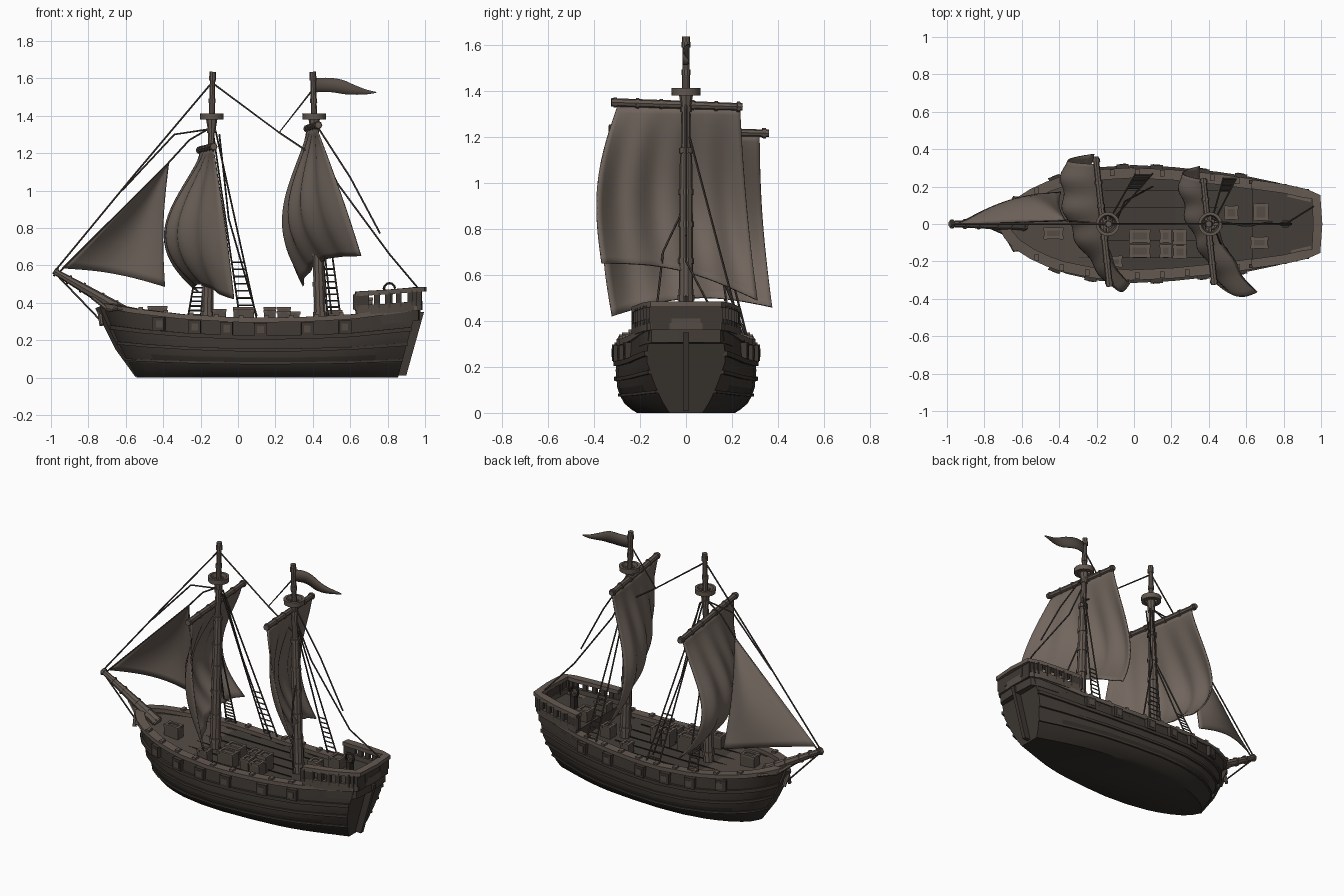
import bpy, bmesh, math
from mathutils import Vector as V

if "Cube" in bpy.data.objects:
    bpy.data.objects.remove(bpy.data.objects["Cube"])


def material(name, c):
    m = bpy.data.materials.new(name)
    m.diffuse_color = (*c, 1)
    m.use_nodes = True
    m.node_tree.nodes["Principled BSDF"].inputs["Base Color"].default_value = m.diffuse_color
    return m


HULL = material("dark hull wood", (0.049, 0.040, 0.033))
BOTTOM = material("hull bottom", (0.032, 0.027, 0.022))
TRIM = material("trim wood", (0.125, 0.098, 0.081))
SPAR = material("spar wood", (0.09, 0.071, 0.058))
DECK = material("deck wood", (0.055, 0.046, 0.038))
SAIL = material("sailcloth", (0.165, 0.132, 0.11))
ROPE = material("rope", (0.068, 0.055, 0.046))


def finish(bm, name, mats, angle=35, thick=0):
    bmesh.ops.recalc_face_normals(bm, faces=bm.faces)
    me = bpy.data.meshes.new(name)
    bm.to_mesh(me)
    bm.free()
    ob = bpy.data.objects.new(name, me)
    bpy.context.collection.objects.link(ob)
    for m in mats if isinstance(mats, list) else [mats]:
        me.materials.append(m)
    me.polygons.foreach_set("use_smooth", [True] * len(me.polygons))
    me.set_sharp_from_angle(angle=math.radians(angle))
    if thick:
        s = ob.modifiers.new("thickness", 'SOLIDIFY')
        s.thickness, s.offset = thick, 0
    return ob


def grid(bm, rows, closed=False):
    vs = [[bm.verts.new(p) for p in r] for r in rows]
    n = len(rows[0])
    for a, b in zip(vs, vs[1:]):
        for i in range(n if closed else n - 1):
            j = (i + 1) % n
            bm.faces.new((a[i], a[j], b[j], b[i]))
    return vs


def tube(bm, pts, radii, n=6):
    pts = [V(p) for p in pts]
    if not isinstance(radii, (list, tuple)):
        radii = [radii] * len(pts)
    rows = []
    for i, p in enumerate(pts):
        d = pts[min(i + 1, len(pts) - 1)] - pts[max(i - 1, 0)]
        q = d.to_track_quat('Z', 'Y')
        rows.append([p + q @ V((math.cos(k * math.tau / n), math.sin(k * math.tau / n), 0)) * radii[i] for k in range(n)])
    vs = grid(bm, rows, True)
    bm.faces.new(vs[0])
    bm.faces.new(vs[-1])


def box(bm, c, s, rz=0, tilt=0):
    ca, sa = math.cos(rz), math.sin(rz)
    vs = bmesh.ops.create_cube(bm, size=1)["verts"]
    for v in vs:
        x, y, z = v.co.x * s[0], v.co.y * s[1], v.co.z * s[2]
        v.co = (c[0] + x * ca - y * sa + tilt * z, c[1] + x * sa + y * ca, c[2] + z)
    return vs


def interp(tab, x):
    for (a, p), (b, q) in zip(tab, tab[1:]):
        if x <= b:
            return p + (q - p) * max(0, x - a) / (b - a)
    return tab[-1][1]


# Hull form: s runs bow to stern, t runs bottom to rail
WIDTH = [(0, 0), (.02, .07), (.05, .125), (.1, .18), (.15, .22), (.2, .25), (.3, .285), (.42, .297),
         (.55, .287), (.7, .262), (.8, .238), (.9, .205), (1, .165)]
SHEER = [(0, .385), (.1, .355), (.25, .325), (.45, .305), (.65, .31), (.8, .325), (1, .37)]
FORM = [(0, .72), (.05, .80), (.13, .9), (.3, 1), (.6, 1.03), (1, .98)]
S = [0, .01, .02, .05, .075, .1, .15, .2, .25, .3, .36, .42, .5, .55, .63, .7, .75, .8, .85, .9, .95, 1]


def hull(s, t):
    x0, x1 = -.54 - .18 * t ** .8, .855 + .1 * t
    tuck = 1 - .4 * (max(0, s - .65) / .35) ** 2 * max(0, 1 - t / .6)
    return V((x0 + (x1 - x0) * s, interp(WIDTH, s) * interp(FORM, t) * tuck, interp(SHEER, s) * t))


def flip(p):
    return V((p.x, -p.y, p.z))


def around(t):
    port = [hull(s, t) for s in reversed(S)]
    return port + [flip(p) for p in reversed(port[:-1])]


def sweep(bm, path, inner, outer, z0, z1):
    rows = []
    for i, p in enumerate(path):
        d = path[min(i + 1, len(path) - 1)] - path[max(i - 1, 0)]
        n = V((d.y, -d.x, 0)).normalized()
        if n.dot(V((p.x - .2, p.y, 0))) < 0:
            n = -n
        rows.append([p + n * o + V((0, 0, z)) for o, z in ((inner, z0), (outer, z0), (outer, z1), (inner, z1))])
    vs = grid(bm, rows, True)
    bm.faces.new(vs[0])
    bm.faces.new(vs[-1])


bm = bmesh.new()
vs = grid(bm, [around(t) for t in (0, .05, .13, .22, .35, .47, .6, .8, 1)])
bm.faces.new(vs[0])
bm.faces.new([r[0] for r in vs] + [r[-1] for r in reversed(vs)])
for f in bm.faces:
    f.material_index = 1 if f.calc_center_median().z < .1 else 0
finish(bm, "hull", [HULL, BOTTOM])

bm = bmesh.new()
for t, o, h in ((.25, .008, .012), (.48, .01, .016), (.7, .013, .022)):
    sweep(bm, around(t), -.01, o, -h / 2, h / 2)
finish(bm, "hull_wales", HULL)
bm = bmesh.new()
sweep(bm, around(1), -.046, .01, -.012, .014)
finish(bm, "rail_cap", TRIM)

# Deck with a lighter bow section
bm = bmesh.new()
port = [hull(s, .9) for s in S[1:]]
grid(bm, [[p, V((p.x, 0, p.z)), flip(p)] for p in port])
for f in bm.faces:
    f.material_index = 1 if f.calc_center_median().x < -.25 else 0
finish(bm, "deck", [DECK, SPAR])
bm = bmesh.new()
for y in range(-2, 3):
    box(bm, (.05, y * .09, .29), (.8, .004, .006))
finish(bm, "deck_seams", BOTTOM)

# Stem post, rudder and gun ports
bm = bmesh.new()
tube(bm, [(-.535, 0, .012), (-.64, 0, .16), (-.72, 0, .33), (-.74, 0, .38)], [.016, .018, .022, .025], 4)
box(bm, (.922, 0, .18), (.05, .025, .34), tilt=.28)
finish(bm, "stem_and_rudder", HULL)
frames, lids, posts = bmesh.new(), bmesh.new(), bmesh.new()
for side in (1, -1):
    for x in (-.42, -.23, -.06, .12, .37, .57):
        s = (x + .7) / 1.64
        p, q = hull(s, .84), hull(s + .02, .84)
        a = math.atan2(q.y - p.y, q.x - p.x) * side
        y = side * p.y
        box(frames, (x, y, p.z), (.066, .05, .07), a)
        box(lids, (x, y + side * .023, p.z), (.036, .01, .038), a)
    for i in range(9):
        s = .12 + i * .08
        p = hull(s, 1)
        box(posts, (p.x, side * (p.y - .012), p.z + .012), (.024, .035, .03))
finish(frames, "gun_port_frames", HULL)
finish(lids, "gun_port_lids", SPAR)
finish(posts, "rail_posts", TRIM)

# Raised stern with open railing
half = [V(p) for p in ((.63, .225, .34), (.8, .202, .35), (.92, .175, .36), (.965, .15, .365), (.975, 0, .365))]
path = half + [flip(p) for p in reversed(half[:-1])]
bm = bmesh.new()
vs = grid(bm, [[p + V((0, 0, d)) for p in path] for d in (-.06, .015)], True)
bm.faces.new(vs[0])
bm.faces.new(vs[-1])
finish(bm, "stern_deck", DECK)
bm = bmesh.new()
sweep(bm, path, -.015, .012, -.005, .045)
finish(bm, "stern_bulwark", SPAR)
bm = bmesh.new()
lean = [p + V((.02 if p.x > .95 else 0, 0, 0)) for p in path]
sweep(bm, lean, -.037, .012, .095, .12)
finish(bm, "stern_rail", TRIM)
bm = bmesh.new()
for i in range(len(half) - 1):
    for k in range(3 if i == 0 else 2):
        p = half[i].lerp(half[i + 1], k / (3 if i == 0 else 2))
        for side in (1, -1):
            box(bm, (p.x, side * p.y, p.z + .065), (.03, .022, .08))
for side in (1, -1):
    box(bm, (.655, side * .222, .405), (.06, .02, .09), -.13 * side)
box(bm, (.972, 0, .41), (.02, .3, .1))
finish(bm, "stern_posts", HULL)

# Masts, bowsprit and yards
FX, AX = -.165, .44
for name, x0, x1 in (("fore_mast", FX, -.135), ("aft_mast", AX, .4)):
    def at(z):
        return V((x0 + (x1 - x0) * (z - .28) / 1.35, 0, z))
    bm = bmesh.new()
    tube(bm, [at(.28), at(.8), at(1.1), at(1.17), at(1.6)], [.033, .03, .027, .02, .015], 10)
    for z, r in ((.34, .04), (.5, .036), (.66, .035), (.82, .034), (.96, .033), (1.14, .031), (1.32, .024), (1.48, .02), (1.6, .02)):
        tube(bm, [at(z - .012), at(z + .012)], r, 10)
    tube(bm, [at(1.6), at(1.635)], .017, 8)
    finish(bm, name, TRIM)
    bm = bmesh.new()
    c, n = at(1.38), 16
    rows = [[c + V((math.cos(k * math.tau / n) * r, math.sin(k * math.tau / n) * r, z)) for k in range(n)]
            for r, z in ((.04, 0), (.062, 0), (.064, .032), (.048, .032), (.04, 0))]
    grid(bm, rows, True)
    for a in (0, math.pi / 2):
        box(bm, c + V((0, 0, .005)), (.11, .014, .012), a)
    tube(bm, [c + V((0, 0, -.06)), c], [.02, .03], 8)
    finish(bm, name + "_lookout", TRIM)

for name, a, b in (("fore_yard", (-.205, .36, 1.215), (-.13, -.335, 1.235)), ("aft_yard", (.37, .245, 1.33), (.43, -.325, 1.35)),
                   ("bowsprit", (-.985, 0, .57), (-.58, 0, .335))):
    a, b = V(a), V(b)
    big = .034 if name == "bowsprit" else .018
    bm = bmesh.new()
    tube(bm, [a, a.lerp(b, .5), b], [.016, max(big - .008, .018), big], 8)
    for k in (.03, .2, .38, .62, .8, .97):
        tube(bm, [a.lerp(b, k - .012), a.lerp(b, k + .012)], .022 if big < .02 else .024 + .014 * k, 8)
    finish(bm, name, TRIM)


# Square sails: sheets bellied forward, fullest towards one edge, with soft folds
def square_sail(name, tl, tr, bl, br, belly, arch, bow):
    tl, tr, bl, br = map(V, (tl, tr, bl, br))
    rows = []
    for j in range(25):
        v = j / 24
        row = []
        for i in range(33):
            u = i / 32
            p = tl.lerp(tr, u).lerp(bl.lerp(br, u), v)
            b = math.sin(math.pi * .8 * v ** 1.2)
            p.x -= belly * b * math.sin(math.pi * (.32 + .68 * u)) ** .8
            p.x += .012 * math.sin(v * math.pi * .8) * math.cos(u * 8 * math.pi)
            p.y += ((1 - u) * bow - u * .05) * math.sin(math.pi * v)
            p.z += arch * math.sin(math.pi * u) * v ** 2
            row.append(p)
        rows.append(row)
    bm = bmesh.new()
    grid(bm, rows)
    finish(bm, name, SAIL, 60, .008)


square_sail("fore_sail", (-.2, .32, 1.21), (-.135, -.3, 1.23), (-.08, .375, .46), (-.03, -.32, .42), .275, .06, -.015)
square_sail("aft_sail", (.37, .235, 1.33), (.42, -.3, 1.33), (.44, .31, .49), (.65, -.365, .65), .19, .05, -.01)

# Triangular jib
head, tack, clew = V((-.37, .02, 1.15)), V((-.94, 0, .585)), V((-.39, .17, .485))
rows = []
for j in range(17):
    v = j / 16
    row = []
    for i in range(17):
        u = i / 16
        p = head.lerp(tack, v).lerp(head.lerp(clew, v), u)
        w = math.sin(math.pi * u)
        p += V((0, .07 * w * math.sin(math.pi * .8 * v), .02 * w * v * v))
        p.x -= .02 * u * math.sin(math.pi * v)
        row.append(p)
    rows.append(row)
bm = bmesh.new()
grid(bm, rows)
finish(bm, "jib_sail", SAIL, 60, .007)

# Pennant
bm = bmesh.new()
rows = []
for i in range(17):
    u = i / 16
    z = 1.562 - .03 * u + .01 * math.sin(u * 5.5)
    h = .036 * min(1, (1 - u) * 1.9) + .002
    rows.append([(.405 + .335 * u, .012 * math.sin(u * 8), z + k * h) for k in (-1, 0, 1)])
grid(bm, rows)
finish(bm, "pennant", SPAR, 60, .006)

# Standing rigging
bm = bmesh.new()
for pts in (((-.137, 0, 1.58), (-.55, 0, 1.09), (-.97, 0, .58)), ((-.14, 0, 1.33), (-.34, 0, 1.3), (-.62, 0, 1.0)),
            ((-.14, 0, 1.34), (-.26, .01, 1.27), (-.37, .02, 1.15), (-.95, 0, .57)),
            ((-.13, 0, 1.57), (.22, 0, 1.31), (.4, 0, 1.54)), ((.22, 0, 1.31), (.4, 0, 1.19)),
            ((.4, 0, 1.38), (.6, 0, 1.07), (.76, 0, .77)), ((.41, 0, 1.3), (.53, 0, 1.04), (.81, 0, .66), (.97, .1, .47)),
            ((-.97, 0, .55), (-.73, 0, .3)),
            ((-.1, .0, 1.3), (-.05, .12, .85), (.1, .2, .33)), ((.43, -.02, .87), (.46, -.1, .7), (.5, -.14, .34))):
    tube(bm, pts, .005, 5)
finish(bm, "stays", ROPE)

# Shrouds with ladder rungs
bm = bmesh.new()
for top, xa, xb, y in (((-.135, .015, 1.32), .01, .1, .27), ((.415, .015, 1.2), .48, .55, .25), ((-.16, .015, .95), -.27, -.2, .27)):
    t = V(top)
    a, b = V((xa, y, .31)), V((xb, y, .31))
    t2 = t + V((.015, 0, 0))
    tube(bm, [t, a], .005, 5)
    tube(bm, [t2, b], .005, 5)
    for k in range(1, 9):
        f = k * .038
        tube(bm, [a.lerp(t, f), b.lerp(t2, f)], .0045, 4)
finish(bm, "shrouds", ROPE)

# Deck cargo: crates with raised lids, hatch and bow lockers
crates, lids = bmesh.new(), bmesh.new()
for x, y, z, w, d, h in ((.03, -.065, .32, .11, .07, .1), (.03, -.145, .315, .11, .07, .09), (.17, -.065, .32, .06, .07, .1),
                         (.245, -.07, .32, .07, .08, .1), (.17, -.145, .315, .06, .07, .08), (.245, -.15, .31, .07, .07, .08),
                         (-.43, -.05, .34, .1, .06, .07), (.68, .065, .39, .08, .09, .06), (.67, -.1, .38, .09, .06, .05),
                         (.3, .18, .31, .06, .06, .07), (-.1, -.2, .32, .07, .06, .08), (.52, .06, .32, .07, .07, .07)):
    box(crates, (x, y, z), (w, d, h))
    for k in (-1, 1):
        box(lids, (x + k * (w / 2 - .008), y, z + h / 2), (.016, d + .006, .014))
        box(lids, (x, y + k * (d / 2 - .008), z + h / 2), (w + .006, .016, .014))
finish(crates, "crates", SPAR)
finish(lids, "crate_edging", TRIM)

# Steering wheel and bow cross rails
bm = bmesh.new()
ring = [(.81 + .03 * math.cos(k * math.tau / 12), 0, .475 + .03 * math.sin(k * math.tau / 12)) for k in range(13)]
tube(bm, ring, .007, 6)
box(bm, (.81, 0, .41), (.03, .04, .09))
finish(bm, "steering_wheel", BOTTOM)
bm = bmesh.new()
for side in (1, -1):
    tube(bm, [(-.57, .13 * side, .35), (-.64, .14 * side, .37), (-.69, .05 * side, .36), (-.78, .01 * side, .43)], .011, 6)
    tube(bm, [(-.74, 0, .35), (-.73, .03 * side, .28)], .012, 6)
finish(bm, "bow_rails", TRIM)
